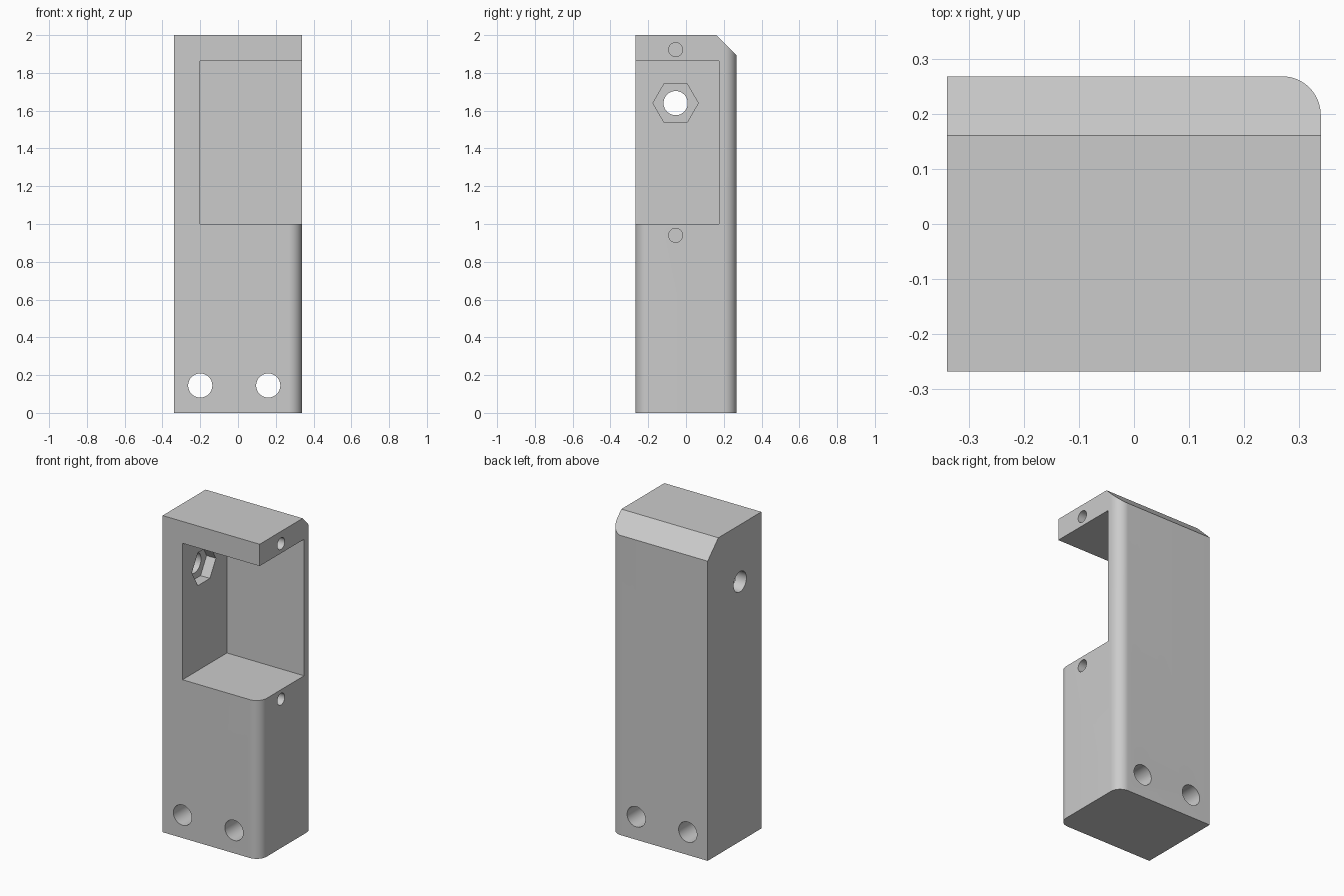
import bpy, bmesh
from math import cos, sin, pi, radians
from mathutils import Vector

cube = bpy.data.objects.get("Cube")
if cube:
    bpy.data.objects.remove(cube, do_unlink=True)

W, D, H, R = 0.339, 0.268, 2.0, 0.07   # half width, half depth, height, corner radius

grey = bpy.data.materials.new("plain grey")
grey.use_nodes = True
colour = (0.6, 0.6, 0.6, 1)
grey.diffuse_color = colour
grey.node_tree.nodes["Principled BSDF"].inputs["Base Color"].default_value = colour


def prism(name, points, sweep):
    """Solid made by sweeping a flat outline along a vector."""
    bm = bmesh.new()
    face = bm.faces.new([bm.verts.new(p) for p in points])
    new = bmesh.ops.extrude_face_region(bm, geom=[face])["geom"]
    moved = [v for v in new if isinstance(v, bmesh.types.BMVert)]
    bmesh.ops.translate(bm, verts=moved, vec=Vector(sweep))
    bmesh.ops.recalc_face_normals(bm, faces=bm.faces)
    mesh = bpy.data.meshes.new(name)
    bm.to_mesh(mesh)
    bm.free()
    obj = bpy.data.objects.new(name, mesh)
    bpy.context.collection.objects.link(obj)
    return obj


def arc(side, z, steps=16):
    """Quarter round on the +x corner; side is +1 at the back, -1 at the front."""
    return [(W - R + R * cos(a), side * (D - R + R * sin(a)), z)
            for a in (i * pi / 2 / steps for i in range(steps + 1))]


def ring(radius, sides, place):
    return [place(radius * cos(2 * pi * i / sides), radius * sin(2 * pi * i / sides))
            for i in range(sides)]


def side_bore(x, y, z, radius, length, sides=48):
    return prism("bore_cutter", ring(radius, sides, lambda a, b: (x, y + a, z + b)), (length, 0, 0))


# Block with a rounded back corner
block = prism("housing", [(-W, -D, 0), (W, -D, 0)] + arc(1, 0) + [(-W, D, 0)], (0, 0, H))
block.data.materials.append(grey)

cutters = []
# Sloped top back edge
cutters.append(prism("chamfer_cutter", [(-1, D - 0.207, H + 0.1), (-1, D + 0.1, H - 0.207),
                                        (-1, D + 0.1, H + 0.1)], (2, 0, 0)))
# Rounded front corner of the lower half
cutters.append(prism("corner_cutter", arc(-1, -0.1) + [(W - R, -D - 0.1, -0.1), (W + 0.1, -D - 0.1, -0.1),
                                                      (W + 0.1, -D + R, -0.1)], (0, 0, 1.3)))
# Pocket open to the front and the side
cutters.append(prism("pocket_cutter", [(-0.2, -1, 1), (1, -1, 1), (1, 0.175, 1), (-0.2, 0.175, 1)],
                     (0, 0, 0.862)))
# Nut recess and bolt hole through the pocket wall
cutters.append(side_bore(-0.265, -0.055, 1.64, 0.12, 0.2, 6))
cutters.append(side_bore(-0.5, -0.055, 1.64, 0.064, 0.4))
# Blind screw holes above and below the pocket
for z in (1.923, 0.94):
    cutters.append(side_bore(W - 0.3, -0.055, z, 0.037, 0.5, 32))
# Mounting holes from front to back
for x in (-0.2, 0.16):
    cutters.append(prism("mount_cutter", ring(0.064, 48, lambda a, b: (x + a, -1, 0.145 + b)), (0, 2, 0)))

bpy.context.view_layer.objects.active = block
for cutter in cutters:
    cut = block.modifiers.new("cut", "BOOLEAN")
    cut.operation, cut.solver, cut.object = "DIFFERENCE", "EXACT", cutter
    bpy.ops.object.modifier_apply(modifier=cut.name)
    bpy.data.objects.remove(cutter, do_unlink=True)

bpy.ops.object.select_all(action="DESELECT")
block.select_set(True)
bpy.ops.object.shade_smooth_by_angle(angle=radians(30))
